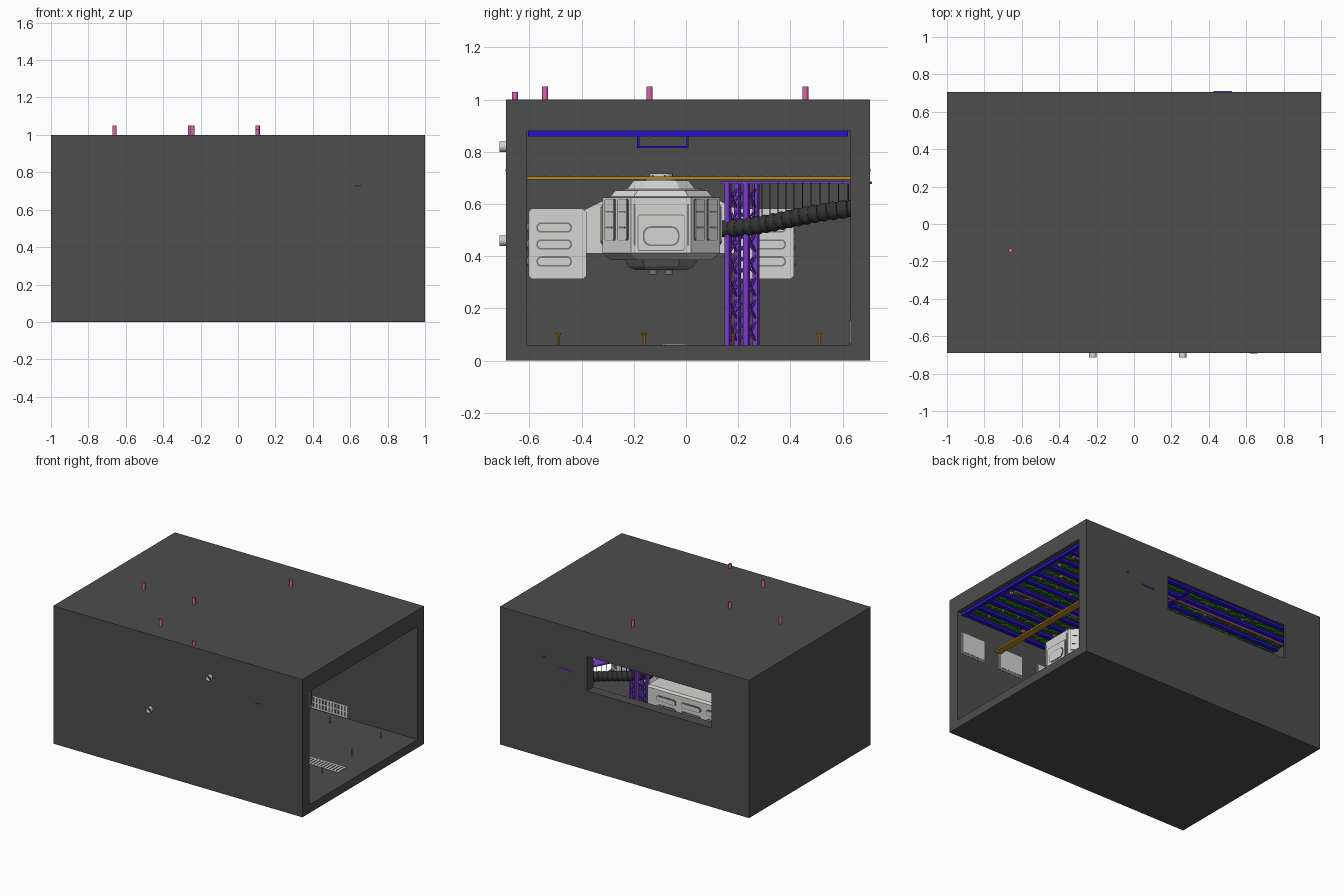
import bpy, bmesh, math, random
from mathutils import Vector as V, Matrix as M

if "Cube" in bpy.data.objects:
    bpy.data.objects.remove(bpy.data.objects["Cube"])
random.seed(4)

def mat(name, r, g, b):
    m = bpy.data.materials.new(name)
    m.diffuse_color = (r, g, b, 1)
    m.use_nodes = True
    m.node_tree.nodes["Principled BSDF"].inputs["Base Color"].default_value = m.diffuse_color
    return m
WALL = mat("dark grey wall", .075, .075, .075)
HULL = mat("pale hull", .66, .66, .65)
TRIM = mat("mid grey trim", .2, .2, .2)
BLACK = mat("black rubber", .035, .035, .035)
BLUE = mat("blue beam", .018, .006, .6)
PURPLE = mat("purple gantry", .2, .045, .65)
ORANGE = mat("orange rail", .52, .25, .012)
PINK = mat("pink pipe", .7, .13, .4)
GREEN = mat("green conduit", .01, .17, .012)

class Part:
    """Collects simple solids into one named object."""
    def __init__(s, name, material):
        s.name, s.mat, s.bm = name, material, bmesh.new()
    def box(s, lo, hi, rot=None):
        lo, hi = V(lo), V(hi)
        m = M.Translation((lo + hi) / 2) @ M.Diagonal((*(hi - lo), 1))
        bmesh.ops.create_cube(s.bm, size=1, matrix=rot @ m if rot else m)
    def rod(s, a, b, r, r2=None, n=12, caps=True):
        a, b = V(a), V(b)
        m = M.Translation((a + b) / 2) @ (b - a).to_track_quat('Z', 'Y').to_matrix().to_4x4()
        bmesh.ops.create_cone(s.bm, cap_ends=caps, segments=n, radius1=r, matrix=m,
                              radius2=r if r2 is None else r2, depth=(b - a).length)
    def loft(s, rings):
        rows = [[s.bm.verts.new(p) for p in ring] for ring in rings]
        n = len(rows[0])
        for a, b in zip(rows, rows[1:]):
            for i in range(n):
                s.bm.faces.new((a[i], a[(i + 1) % n], b[(i + 1) % n], b[i]))
        s.bm.faces.new(rows[0][::-1])
        s.bm.faces.new(rows[-1])
    def plate(s, c, hw, hh, r, out, t=.004):
        """Rounded plate on a wall facing direction out."""
        out = V(out)
        side = V((0, 0, 1)).cross(out)
        pts = []
        for k, (sx, sz) in enumerate(((1, 1), (-1, 1), (-1, -1), (1, -1))):
            for j in range(5):
                a = math.pi / 2 * (k + j / 4)
                pts.append(V(c) + side * (sx * (hw - r) + r * math.cos(a))
                           + V((0, 0, sz * (hh - r) + r * math.sin(a))))
        s.loft([pts, [p + out * t for p in pts]])
    def done(s):
        bmesh.ops.recalc_face_normals(s.bm, faces=s.bm.faces)
        me = bpy.data.meshes.new(s.name)
        s.bm.to_mesh(me)
        s.bm.free()
        me.materials.append(s.mat)
        o = bpy.data.objects.new(s.name, me)
        bpy.context.collection.objects.link(o)
        return o

# hangar shell, hollowed out, with a long window in the back wall
p = Part("hangar_shell", WALL); p.box((-1, -.69, 0), (1, .705, 1)); shell = p.done()
for lo, hi in (((-.93, -.61, .06), (1.2, .63, .88)), ((-.70, .5, .575), (.30, .9, .825)),
               ((-.78, .5, .575), (.30, .69, .87))):
    p = Part("cutter", WALL); p.box(lo, hi); cut = p.done()
    mod = shell.modifiers.new("cut", 'BOOLEAN')
    mod.operation, mod.solver, mod.object = 'DIFFERENCE', 'EXACT', cut
    bpy.context.view_layer.objects.active = shell
    bpy.ops.object.modifier_apply(modifier=mod.name)
    bpy.data.objects.remove(cut)

# ceiling beams running lengthwise, cross beams and trolley frame
p = Part("ceiling_beams", BLUE)
ys = [-.59 + .119 * i for i in range(11)]
for y in ys:
    p.box((-.92, y - .015, .862), (.96, y + .015, .882))
for x in (.02, .955):
    p.box((x - .012, -.605, .859), (x + .012, .62, .881))
for x in (.1, .16):
    for y in (-.187, .002):
        p.box((x - .006, y, .815), (x + .006, y + .008, .865))
    p.box((x - .006, -.187, .815), (x + .006, .01, .823))
p.done()

# green conduit rows with pink couplings between the beams
g, k = Part("ceiling_conduits", GREEN), Part("conduit_couplings", PINK)
for y in ys[:-1]:
    x = -.9
    while x < .88:
        w, c = random.uniform(.03, .07), y + .055 + random.uniform(-.018, .018)
        g.box((x, c - .012, .866), (x + w, c + .012, .88))
        if random.random() < .3:
            k.box((x + w, c - .009, .863), (x + w + .014, c + .009, .88))
        x += w + .012
g.done(); k.done()

# pink pipes through the roof, with two long runs below it
p = Part("roof_pipes", PINK)
for x, y, z in ((-.66, -.14, 1.05), (-.255, -.14, 1.05), (-.243, -.54, 1.05), (.105, -.655, 1.03), (.105, .457, 1.05)):
    p.rod((x, y, .87), (x, y, z), .0115, n=12, caps=x < -.5)
for y in (.45, -.14):
    p.rod((-.9, y, .864), (.9, y, .864), .01, n=8)
p.done()

# pale open pipe stubs on the front wall
p = Part("front_pipe_stubs", HULL)
for x, z in ((-.22, .46), (.26, .82)):
    p.rod((x, -.66, z), (x, -.715, z), .02, n=16, caps=False)
p.done()

# orange crane rail with teeth, and its dark end slots in the walls
p = Part("crane_rail", ORANGE)
p.box((.63, -.61, .694), (.68, .63, .705))
for i in range(27):
    y = -.59 + i * .046
    p.box((.635, y, .705), (.645, y + .005, .711))
p.done()
p = Part("rail_end_slots", BLACK)
p.box((.62, -.692, .725), (.66, -.685, .733)); p.box((.635, .70, .725), (.66, .707, .735))
p.done()

# forked floor posts
p = Part("floor_posts", ORANGE)
for x in (.79, .38, -.03, -.44, -.82):
    for y in (-.49, -.16, .18, .51):
        p.rod((x, y, .06), (x, y, .095), .005, n=6)
        for s in (-1, 1):
            p.rod((x, y, .09), (x, y + s * .008, .107), .004, n=6)
p.done()

# flat floor grate, wall grille and framed wall panels
p = Part("floor_and_wall_grilles", HULL)
for y in (-.085, -.005):
    p.box((.3, y - .005, .06), (.87, y + .005, .063))
for i in range(23):
    p.box((.3 + i * .025, -.085, .06), (.313 + i * .025, -.005, .063))
for z in (.066, .105, .145):
    p.box((-.3, .627, z), (.44, .63, z + .009))
for i in range(30):
    p.box((-.3 + i * .025, .627, .066), (-.289 + i * .025, .63, .154))
p.done()
p, f = Part("wall_panels", HULL), Part("wall_panel_frames", TRIM)
for i in range(6):
    x = .87 - .32 * i
    f.box((x - .1, -.612, .575), (x + .1, -.6085, .735))
    p.box((x - .1, -.612, .595), (x + .08, -.607, .735))
p.done(); f.done()

# purple lattice tower and gantry arm, turned to follow the hose
base, ang = V((.225, .215, 0)), -math.radians(27)
R = M.Translation(base) @ M.Rotation(ang, 4, 'Z')
p = Part("gantry_tower", PURPLE)
h = .04
corners = [(-h, -h), (h, -h), (h, h), (-h, h)]
for x, y in corners:
    p.box((x - .01, y - .01, .06), (x + .01, y + .01, .68), R)
for a, b in zip(corners, corners[1:] + corners[:1]):
    for i in range(7):
        z = .07 + i * .085
        for u, w in ((a, b), (b, a)):
            p.rod(R @ V((*u, z)), R @ V((*w, z + .085)), .004, n=6)
p.box((-.045, -.07, .677), (.045, .5, .686), R)
p.box((.425, .6, .677), (.525, .712, .686))
p.done()

# ribbed black hose hanging from the arm on wires
ctrl = [V((.2, .11, .505)), V((.3, .30, .50)), V((.465, .45, .575)), V((.48, .702, .588))]
def hose(t):
    q = 1 - t
    return ctrl[0] * q**3 + ctrl[1] * 3 * q * q * t + ctrl[2] * 3 * q * t * t + ctrl[3] * t**3
p = Part("ribbed_hose", BLACK)
N = 18
for i in range(N):
    a, b = hose(i / N), hose((i + 1) / N)
    p.rod(a, b, .03, n=16)
    if i < N - 1:
        p.rod(a, a.lerp(b, .45), .031, .036, n=16)
        p.rod(a.lerp(b, .45), a.lerp(b, .95), .036, .031, n=16)
for i in range(5, 17):
    q = hose(i / N)
    p.rod(q, (q.x, q.y, .68), .002, n=6)
p.done()

# ship: octagonal nose module with stepped roof and belly
C, NX = -.095, .35
def octagon(z, hx, hy, c):
    q = [(hx, -hy + c), (hx, hy - c), (hx - c, hy), (-hx + c, hy),
         (-hx, hy - c), (-hx, -hy + c), (-hx + c, -hy), (hx - c, -hy)]
    return [V((NX + a, C + b, z)) for a, b in q]
p = Part("ship_nose", HULL)
p.loft([octagon(*r) for r in ((.385, .19, .19, .1), (.412, .23, .225, .11), (.625, .23, .225, .11),
        (.628, .2, .195, .09), (.652, .19, .175, .085), (.658, .15, .13, .06), (.69, .12, .105, .05))])
p.rod((NX, C, .69), (NX, C, .705), .06, n=20)
p.rod((NX, C, .70), (NX, C, .716), .045, n=20)
p.done()
p = Part("ship_belly", TRIM)
p.loft([octagon(*r) for r in ((.347, .11, .1, .04), (.36, .13, .125, .06), (.386, .15, .14, .07))])
for s in (-1, 1):
    p.rod((NX + .08, C + s * .03, .347), (NX + .08, C + s * .03, .33), .016, n=12)
p.done()

# ship: rear body, side wings and pods
p = Part("ship_body", HULL)
prof = [(-.2, .43), (-.17, .39), (.17, .39), (.2, .43), (.2, .61), (.165, .64), (-.165, .64), (-.2, .61)]
p.loft([[V((x, C + y, z)) for y, z in prof] for x in (-.68, .16)])
for s in (-1, 1):
    wing = [(.19, .41), (.3, .41), (.3, .575), (.19, .63)]
    p.loft([[V((x, C + s * y, z)) for y, z in wing] for x in (-.6, 0)])
    pod = [(.287, .325), (.3, .312), (.495, .312), (.508, .325), (.508, .57), (.495, .583), (.3, .583), (.287, .57)]
    p.loft([[V((x, C + s * y, z)) for y, z in pod] for x in (-.68, .02)])
p.done()

# ship: outlined slots, hatch, window and louvres (dark plate under pale plate)
d, w = Part("ship_dark_details", TRIM), Part("ship_pale_details", HULL)
def framed(c, hw, hh, r, out, e=.006):
    d.plate(c, hw, hh, r, out, .004)
    w.plate(c, hw - e, hh - e, r - e * .8, out, .007)
X, FX = (1, 0, 0), NX + .23
for s in (-1, 1):
    for z in (.38, .445, .51):
        framed((.02, C + s * .41, z), .068, .02, .018, X)
        for x in (-.53, -.33, -.13):
            framed((x, C + s * .508, z), .08, .02, .018, (0, s, 0))
    framed((FX, C + s * .055, .535), .015, .015, .0149, X, .004)
    out = V((1, s, 0)).normalized()
    mid = V((FX - .055, C + s * .17, 0))
    for k, hh in ((-.035, .08), (.035, .08)):
        c = mid + V((0, 0, 1)).cross(out) * k + V((0, 0, .54))
        framed(c, .028, hh, .008, out, .003)
        for z in (-.03, .03):
            d.plate(c + out * .007 + V((0, 0, z)), .018, .003, .0025, out, .002)
    framed((NX, C + s * .225, .52), .09, .075, .02, (0, s, 0))
    d.box((-.6, C + s * .12 - .02, .64), (.02, C + s * .12 + .02, .645))
framed((FX, C, .49), .09, .07, .01, X, .003)
d.plate((FX + .007, C, .477), .07, .038, .03, X, .002)
w.plate((FX + .007, C, .477), .064, .032, .026, X, .004)
for s in (-1, 1):
    d.plate((FX, C + s * .103, .52), .004, .08, .0035, X, .004)
d.rod((-.68, C, .51), (-.74, C, .51), .07, .1, n=20)
d.done(); w.done()

# smooth the round parts only
for name in ("ribbed_hose", "roof_pipes", "front_pipe_stubs"):
    o = bpy.data.objects[name]
    bpy.ops.object.select_all(action='DESELECT')
    o.select_set(True)
    bpy.context.view_layer.objects.active = o
    bpy.ops.object.shade_smooth_by_angle(angle=math.radians(40))
